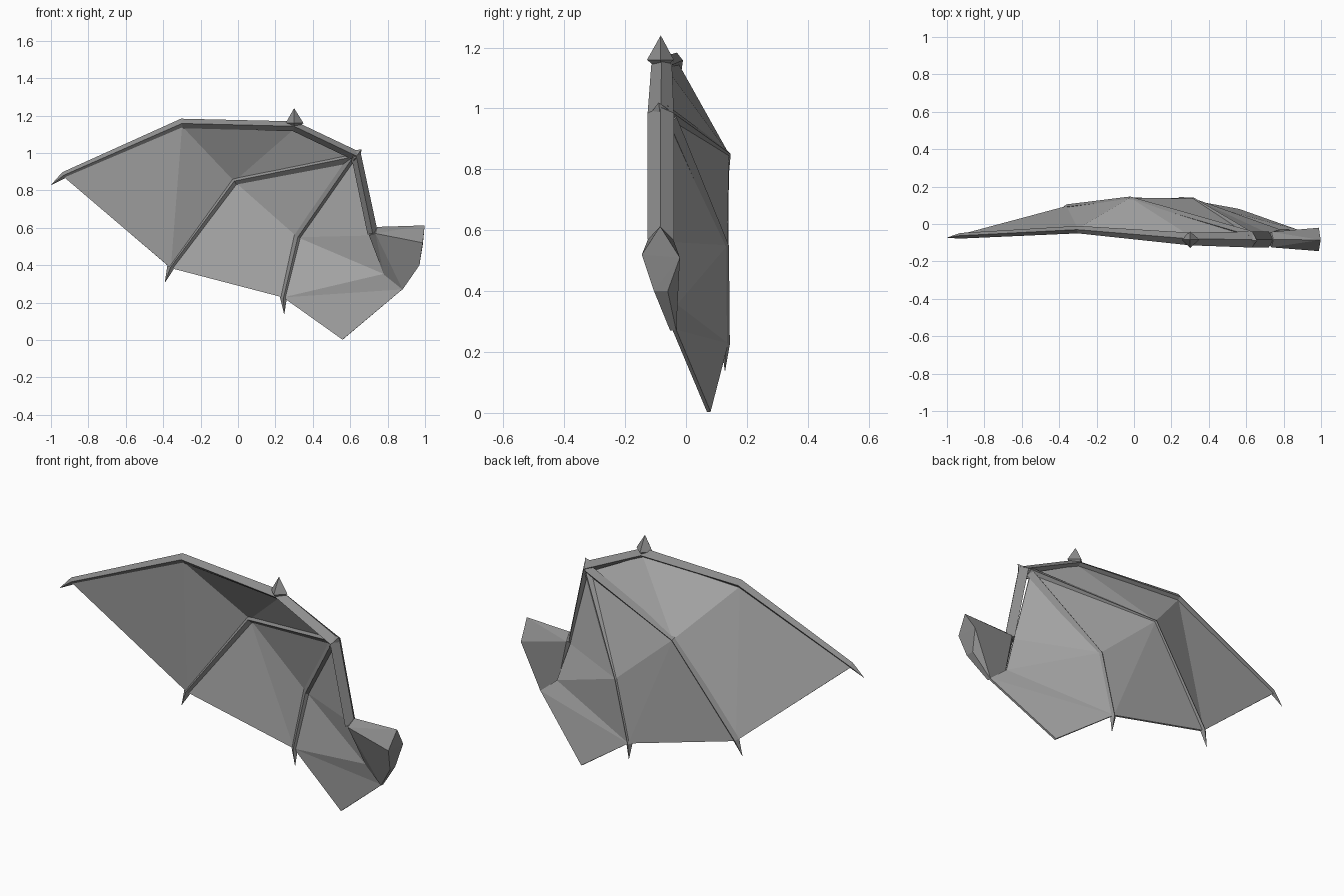
import bpy, bmesh
from mathutils import Vector

if "Cube" in bpy.data.objects:
    bpy.data.objects.remove(bpy.data.objects["Cube"])


def material(name, v):
    m = bpy.data.materials.new(name)
    m.diffuse_color = (v, v, v, 1)
    m.use_nodes = True
    m.node_tree.nodes["Principled BSDF"].inputs["Base Color"].default_value = m.diffuse_color
    return m


bone = material("bone grey", 0.27)
skin = material("membrane grey", 0.42)


def finish(name, bm, mat):
    bmesh.ops.recalc_face_normals(bm, faces=bm.faces)
    me = bpy.data.meshes.new(name)
    bm.to_mesh(me)
    bm.free()
    me.materials.append(mat)
    ob = bpy.data.objects.new(name, me)
    bpy.context.collection.objects.link(ob)
    return ob


def spar(name, path):
    """Diamond-section bone through (x, y, z, half width, half depth)."""
    bm = bmesh.new()
    pts = [Vector(p[:3]) for p in path]
    rings = []
    for i, (x, y, z, r, d) in enumerate(path):
        dirs = []
        if i > 0:
            dirs.append((pts[i] - pts[i - 1]).normalized())
        if i < len(pts) - 1:
            dirs.append((pts[i + 1] - pts[i]).normalized())
        t = sum(dirs, Vector())
        n = Vector((-t.z, 0, t.x)).normalized()
        dy = Vector((0, d, 0))
        rings.append([bm.verts.new(pts[i] + o) for o in (n * r, dy, -n * r, -dy)])
    for a, b in zip(rings, rings[1:]):
        for k in range(4):
            j = (k + 1) % 4
            bm.faces.new((a[k], a[j], b[j], b[k]))
    bm.faces.new(rings[0])
    bm.faces.new(rings[-1])
    return finish(name, bm, bone)


def hull(name, pts):
    bm = bmesh.new()
    for p in pts:
        bm.verts.new(p)
    r = bmesh.ops.convex_hull(bm, input=bm.verts)
    junk = [e for e in r["geom_interior"] if isinstance(e, bmesh.types.BMVert)]
    bmesh.ops.delete(bm, geom=junk, context='VERTS')
    return finish(name, bm, bone)


# Leading arm and the two finger bones, each ending in a point
spar("leading_arm", [(.72, -.083, .57, .028, .043), (.632, -.083, .985, .03, .043),
                     (.3, -.08, 1.143, .027, .034), (-.3, -.03, 1.158, .026, .02),
                     (-.93, -.063, .882, .018, .015), (-.998, -.073, .83, .001, .001)])
spar("middle_finger", [(.62, -.06, .98, .03, .025), (-.02, .13, .85, .022, .017),
                       (-.36, .09, .39, .02, .015), (-.39, .083, .31, .001, .001)])
spar("inner_finger", [(.61, -.055, .97, .03, .025), (.32, .125, .55, .022, .016),
                      (.243, .13, .225, .018, .014), (.247, .128, .14, .001, .001)])

# Thumb claw on the leading edge and wrist knuckle
hull("thumb_claw", [(.3, -.083, 1.24), (.255, -.083, 1.16), (.35, -.083, 1.16),
                    (.3, -.128, 1.16), (.3, -.04, 1.16), (.3, -.083, 1.12)])
hull("wrist_knuckle", [(.66, -.09, 1.02), (.595, -.083, 1.01), (.655, -.083, .965),
                       (.625, -.127, .97), (.62, -.035, .98), (.61, -.07, .945)])

# Shoulder block, tapering to the lower root
hull("shoulder", [(.745, -.083, .605), (.735, -.125, .57), (.7, -.083, .56), (.735, -.042, .57),
                  (.998, -.085, .613), (.988, -.145, .52), (.97, -.105, .4), (.97, -.06, .4),
                  (.988, -.02, .51), (.88, -.052, .27), (.88, -.032, .27), (.78, -.04, .35)])

# Wing membrane stretched between the bones
P = dict(W=(.61, -.055, .97), K=(.3, -.07, 1.13), J=(-.3, -.03, 1.145), T=(-.94, -.065, .88),
         F=(-.02, .135, .85), E=(-.36, .09, .385), G=(.32, .13, .55), H=(.242, .133, .228),
         B=(.56, .075, .003), S=(.88, -.038, .272), R=(.78, -.035, .355), A=(.715, -.055, .56))
bm = bmesh.new()
V = {k: bm.verts.new(p) for k, p in P.items()}
for tri in "WKF KJF JTE JEF WFG FEH FHG WGA GAR GRH HRS HSB".split():
    bm.faces.new([V[c] for c in tri])
wing = finish("membrane", bm, skin)
mod = wing.modifiers.new("thickness", 'SOLIDIFY')
mod.thickness = 0.012
mod.offset = 0
